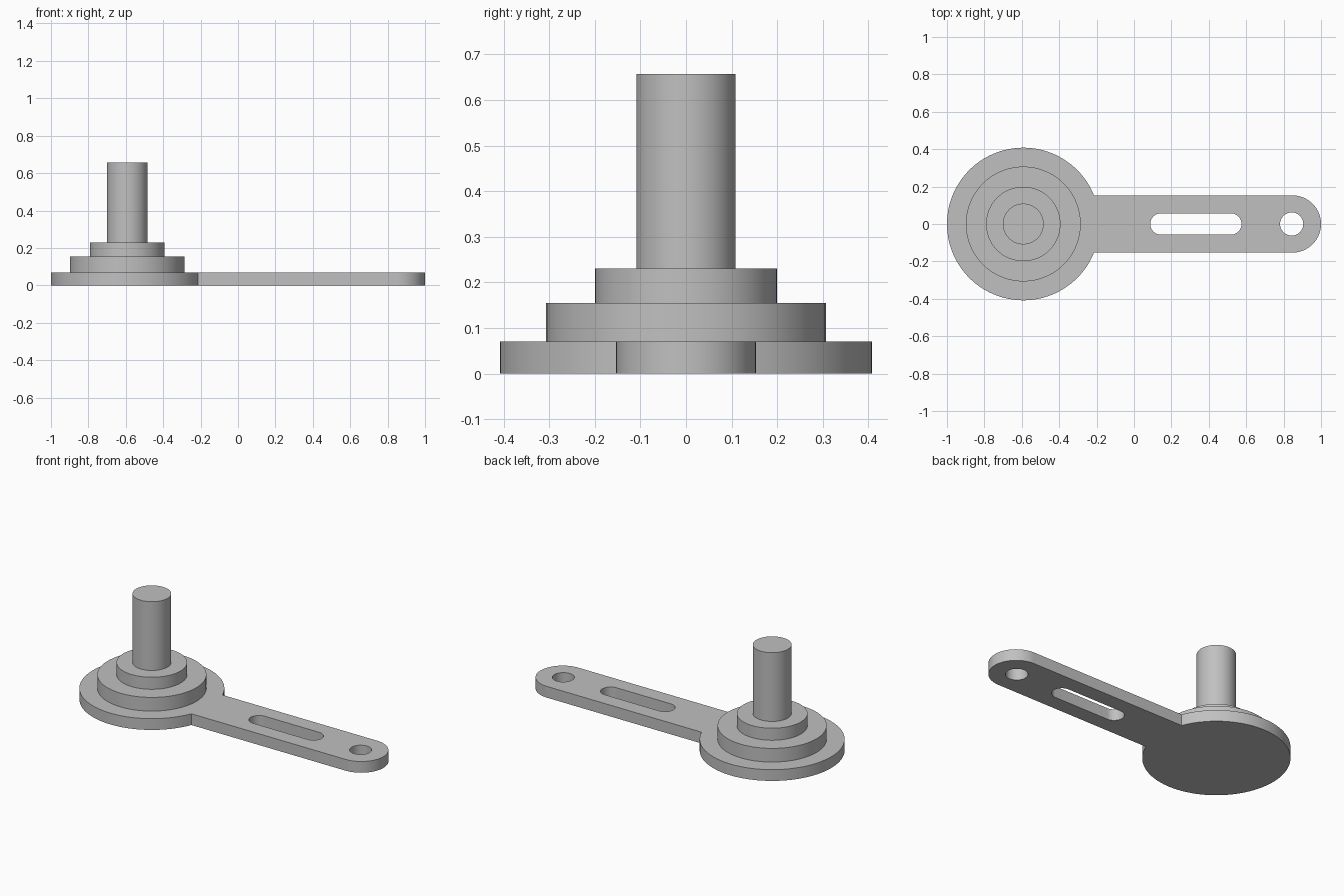
import bpy
import bmesh
from math import sin, cos, pi, asin, radians

cube = bpy.data.objects.get("Cube")
if cube:
    bpy.data.objects.remove(cube, do_unlink=True)

# Plain grey metal
grey = bpy.data.materials.new("grey_metal")
grey.use_nodes = True
colour = (0.53, 0.53, 0.53, 1)
grey.diffuse_color = colour
grey.node_tree.nodes["Principled BSDF"].inputs["Base Color"].default_value = colour

HUB_X = -0.592
HUB_R = 0.408
ARM_R = 0.153
THICK = 0.07


def arc(cx, r, start, end, steps):
    """Points on an arc centred on the x axis."""
    angles = [start + (end - start) * i / steps for i in range(steps + 1)]
    return [(cx + r * cos(a), r * sin(a)) for a in angles]


def finish(obj):
    obj.data.materials.clear()
    obj.data.materials.append(grey)
    bpy.ops.object.select_all(action='DESELECT')
    obj.select_set(True)
    bpy.context.view_layer.objects.active = obj
    bpy.ops.object.shade_smooth_by_angle(angle=radians(30))


def plate(name, loops, thickness):
    """Extrude an outline with holes into a flat plate standing on z = 0."""
    bm = bmesh.new()
    edges = []
    for loop in loops:
        verts = [bm.verts.new((x, y, 0)) for x, y in loop]
        edges += [bm.edges.new((a, b)) for a, b in zip(verts, verts[1:] + verts[:1])]
    bmesh.ops.triangle_fill(bm, use_beauty=True, use_dissolve=False, edges=edges)
    result = bmesh.ops.extrude_face_region(bm, geom=bm.faces[:], use_keep_orig=True)
    top = [g for g in result["geom"] if isinstance(g, bmesh.types.BMVert)]
    bmesh.ops.translate(bm, verts=top, vec=(0, 0, thickness))
    bmesh.ops.recalc_face_normals(bm, faces=bm.faces[:])
    mesh = bpy.data.meshes.new(name)
    bm.to_mesh(mesh)
    bm.free()
    obj = bpy.data.objects.new(name, mesh)
    bpy.context.collection.objects.link(obj)
    finish(obj)


def disc(name, radius, bottom, top):
    bpy.ops.mesh.primitive_cylinder_add(
        vertices=96, radius=radius, depth=top - bottom,
        location=(HUB_X, 0, (bottom + top) / 2))
    obj = bpy.context.object
    obj.name = name
    finish(obj)


# Round base and slotted arm in one plate
join = asin(ARM_R / HUB_R)
outline = arc(HUB_X, HUB_R, join, 2 * pi - join, 96) + arc(1 - ARM_R, ARM_R, -pi / 2, pi / 2, 40)
slot_r = 0.057
slot = arc(0.575 - slot_r, slot_r, -pi / 2, pi / 2, 24) + arc(0.087 + slot_r, slot_r, pi / 2, 3 * pi / 2, 24)
hole = arc(0.843, 0.062, 0, 2 * pi, 48)[:-1]
plate("base_plate_with_arm", [outline, slot, hole], THICK)

# Stepped hub and shaft
disc("lower_step", 0.307, THICK, 0.155)
disc("upper_step", 0.199, 0.155, 0.23)
disc("shaft", 0.109, 0.23, 0.657)
